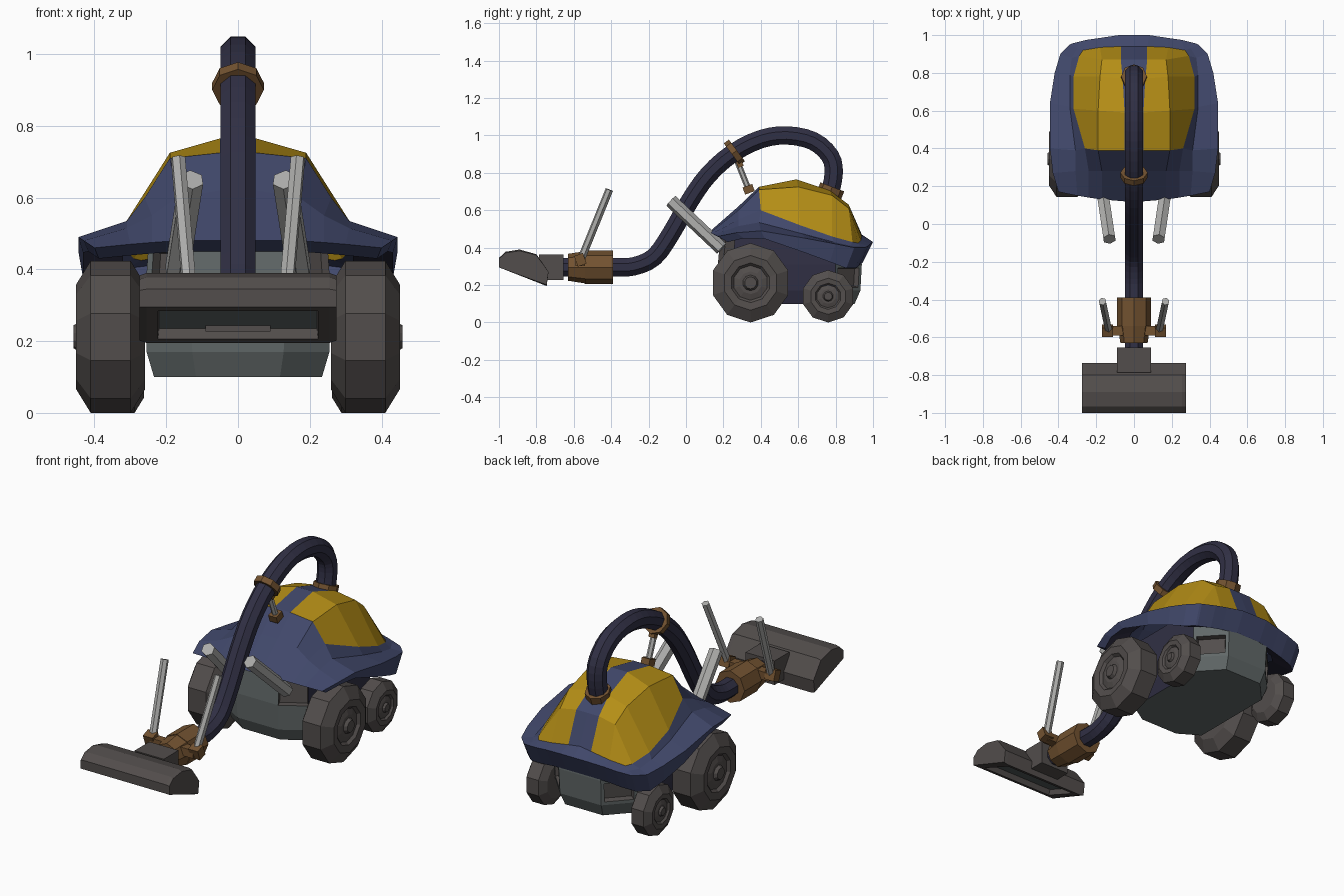
import bpy, bmesh, math
from mathutils import Vector, Matrix

if "Cube" in bpy.data.objects:
    bpy.data.objects.remove(bpy.data.objects["Cube"])


def material(name, r, g, b):
    m = bpy.data.materials.new(name)
    m.diffuse_color = (r, g, b, 1)
    m.use_nodes = True
    m.node_tree.nodes["Principled BSDF"].inputs["Base Color"].default_value = m.diffuse_color
    return m


NAVY = material("navy", 0.052, 0.064, 0.145)
YELLOW = material("yellow", 0.46, 0.27, 0.008)
RUBBER = material("dark_grey", 0.085, 0.075, 0.072)
STEEL = material("light_grey", 0.42, 0.42, 0.41)
HULL = material("hull_grey", 0.12, 0.14, 0.14)
BROWN = material("brown", 0.17, 0.085, 0.03)
HOSE = material("dark_navy", 0.030, 0.029, 0.058)


def finish(name, bm, *mats, fix=True):
    if fix:
        bmesh.ops.recalc_face_normals(bm, faces=bm.faces[:])
    me = bpy.data.meshes.new(name)
    bm.to_mesh(me)
    bm.free()
    for m in mats:
        me.materials.append(m)
    ob = bpy.data.objects.new(name, me)
    bpy.context.collection.objects.link(ob)
    return ob


def loft(bm, rings, cap=True):
    rows = [[bm.verts.new(p) for p in r] for r in rings]
    n = len(rows[0])
    sides = [[bm.faces.new((a[k], a[(k + 1) % n], b[(k + 1) % n], b[k])) for k in range(n)]
             for a, b in zip(rows, rows[1:])]
    if cap:
        bm.faces.new(rows[0][::-1])
        bm.faces.new(rows[-1])
    return sides


def rod(name, a, b, r1, mat, sides=6, r2=None):
    a, b = Vector(a), Vector(b)
    bm = bmesh.new()
    m = Matrix.Translation((a + b) / 2) @ (b - a).to_track_quat('Z', 'Y').to_matrix().to_4x4()
    bmesh.ops.create_cone(bm, cap_ends=True, segments=sides, radius1=r1,
                          radius2=r1 if r2 is None else r2, depth=(b - a).length, matrix=m)
    return finish(name, bm, mat)


def box(name, c, s, mat, tilt=0):
    bm = bmesh.new()
    m = Matrix.Translation(c) @ Matrix.Rotation(tilt, 4, 'X') @ Matrix.Diagonal((*s, 1))
    bmesh.ops.create_cube(bm, size=1, matrix=m)
    return finish(name, bm, mat)


# Body shell: half cross-sections from front to back, mirrored
S = [
    [(0, .12, .48), (.05, .12, .48), (.17, .13, .48), (.24, .14, .475), (.30, .15, .47), (.40, .17, .46)],
    [(0, .28, .62), (.05, .28, .62), (.17, .28, .60), (.24, .28, .55), (.31, .28, .515), (.43, .27, .48)],
    [(0, .39, .725), (.05, .39, .725), (.19, .39, .71), (.26, .40, .60), (.31, .39, .535), (.445, .40, .49)],
    [(0, .59, .765), (.05, .59, .765), (.19, .60, .725), (.32, .61, .52), (.34, .62, .475), (.445, .64, .45)],
    [(0, .77, .705), (.06, .77, .705), (.18, .78, .68), (.32, .78, .46), (.34, .79, .43), (.42, .80, .42)],
    [(0, .87, .63), (.07, .87, .63), (.17, .87, .61), (.29, .89, .43), (.33, .88, .41), (.39, .90, .40)],
    [(0, .94, .47), (.07, .94, .46), (.18, .935, .44), (.27, .92, .425), (.30, .93, .41), (.34, .95, .40)],
    [(0, 1.0, .43), (.08, 1.0, .43), (.18, .985, .42), (.25, .975, .41), (.29, .965, .405), (.33, .955, .40)],
]
bm = bmesh.new()
V = [[bm.verts.new(p) for p in row] for row in S]
for i in range(len(V) - 1):
    for j in range(5):
        f = bm.faces.new((V[i][j], V[i][j + 1], V[i + 1][j + 1], V[i + 1][j]))
        f.material_index = 1 if 2 <= i <= 5 and 1 <= j <= 2 else 0
# Skirt below the rim and its dark return underneath
edge = V[0] + [row[-1] for row in V[1:]] + V[-1][-2::-1]
low, inner = [], []
for v in edge:
    x, y, z = v.co
    drop = .03 + .08 * min(1, max(0, (y - .3) / .6))
    low.append(bm.verts.new((x * .97, .57 + (y - .57) * .87, z - drop)))
    inner.append(bm.verts.new((x * .72, .57 + (y - .57) * .72, z - drop + .05)))
for k in range(len(edge) - 1):
    bm.faces.new((low[k], low[k + 1], edge[k + 1], edge[k]))
    bm.faces.new((inner[k], inner[k + 1], low[k + 1], low[k])).material_index = 2
shell = finish("body_shell", bm, NAVY, YELLOW, HOSE, fix=False)
shell.modifiers.new("mirror", 'MIRROR')

# Chassis hull: octagonal rings with recessed corner vents and dark sides
plan = [(-.13, .17), (.13, .17), (.26, .25), (.26, .80), (.13, .94), (-.13, .94), (-.26, .80), (-.26, .25)]
bm = bmesh.new()
rings = [[(x * s, .555 + (y - .555) * s, z) for x, y in plan]
         for z, s in ((.10, .90), (.17, .98), (.31, 1), (.47, .96))]
sides = loft(bm, rings)
for row in sides:
    row[2].material_index = row[6].material_index = 1
for f in (sides[2][1], sides[2][7], sides[1][3], sides[1][5]):
    bmesh.ops.inset_region(bm, faces=[f], thickness=.025)
    r = bmesh.ops.inset_region(bm, faces=[f], thickness=.008, depth=-.03)
    f.material_index = 2
    for g in r["faces"]:
        g.material_index = 2
finish("chassis", bm, HULL, HOSE, RUBBER)

# Wheels: ten-sided lathed tyres with stepped hubs
TYRE = [(-.095, .06), (-.095, .145), (-.055, .21), (.055, .21), (.095, .145), (.09, .105),
        (.075, .092), (.085, .06), (.085, .042), (.102, .032)]


def wheel(name, side, x, y, r):
    s = r / .21
    bm = bmesh.new()
    loft(bm, [[(side * (x + w * s), y + q * s * math.sin(k * math.tau / 10),
                r - q * s * math.cos(k * math.tau / 10)) for k in range(10)] for w, q in TYRE])
    finish(name, bm, RUBBER)


for side, tag in ((1, "right"), (-1, "left")):
    wheel("front_wheel_" + tag, side, .355, .345, .212)
    wheel("rear_wheel_" + tag, side, .325, .76, .14)
    rod("front_strut_" + tag, (side * .17, .19, .395), (side * .13, -.08, .65), .036, STEEL)
    rod("handle_pole_" + tag, (side * .135, -.56, .34), (side * .167, -.41, .71), .021, STEEL)
    box("pole_socket_" + tag, (side * .14, -.565, .335), (.06, .05, .06), BROWN, .35)
    box("socket_arm_" + tag, (side * .09, -.565, .325), (.09, .05, .045), BROWN)

# Flexible hose swept along a smooth arc
P = [Vector((0, y, z)) for y, z in (
    (-.70, .295), (-.40, .295), (-.28, .30), (-.17, .35), (-.08, .475), (.02, .65), (.12, .79), (.25, .905),
    (.40, .98), (.54, 1.0), (.68, .97), (.77, .89), (.79, .80), (.77, .69))]
path = []
for i in range(len(P) - 1):
    a, b, c, d = P[max(i - 1, 0)], P[i], P[i + 1], P[min(i + 2, len(P) - 1)]
    for t in (0, 1 / 3, 2 / 3):
        path.append(.5 * (2 * b + (c - a) * t + (2 * a - 5 * b + 4 * c - d) * t * t
                          + (3 * b - a - 3 * c + d) * t ** 3))
path.append(P[-1])
bm = bmesh.new()
rings = []
for i, p in enumerate(path):
    t = (path[min(i + 1, len(path) - 1)] - path[max(i - 1, 0)]).normalized()
    n = Vector((0, -t.z, t.y))
    rings.append([p + .053 * (math.cos(u) * Vector((1, 0, 0)) + math.sin(u) * n)
                  for u in ((k + .5) * math.tau / 8 for k in range(8))])
loft(bm, rings)
finish("hose", bm, HOSE)

# Hose fittings: collar on the shell, clamp ring and its support post
rod("hose_collar", (0, .765, .68), (0, .782, .725), .068, BROWN, 8)
rod("hose_clamp", (0, .245, .90), (0, .272, .92), .072, BROWN, 8)
box("clamp_lug", (0, .285, .855), (.035, .03, .05), BROWN, .4)
rod("clamp_post", (0, .275, .86), (0, .335, .71), .016, STEEL)
box("post_foot", (0, .335, .712), (.05, .055, .04), BROWN, .35)

# Grip sleeve and neck between hose and floor head
rod("grip_sleeve", (0, -.39, .295), (0, -.54, .295), .09, BROWN, 8)
rod("grip_taper", (0, -.54, .295), (0, -.63, .295), .086, BROWN, 8, .072)
box("head_neck", (0, -.72, .295), (.18, .13, .135), RUBBER)

# Floor head: extruded profile with a recessed suction slot underneath
prof = [(-.745, .195), (-1.0, .295), (-1.0, .345), (-.965, .378), (-.89, .39), (-.80, .365), (-.735, .27)]
bm = bmesh.new()
sides = loft(bm, [[(x, y, z if abs(x) < .27 else .29 + (z - .29) * .93) for y, z in prof]
                  for x in (-.275, -.255, .255, .275)])
slot = sides[1][0]
bmesh.ops.recalc_face_normals(bm, faces=bm.faces[:])
bmesh.ops.inset_region(bm, faces=[slot], thickness=.045)
bmesh.ops.inset_region(bm, faces=[slot], thickness=.004, depth=-.03)
slot.material_index = 1
finish("floor_head", bm, RUBBER, HULL)
